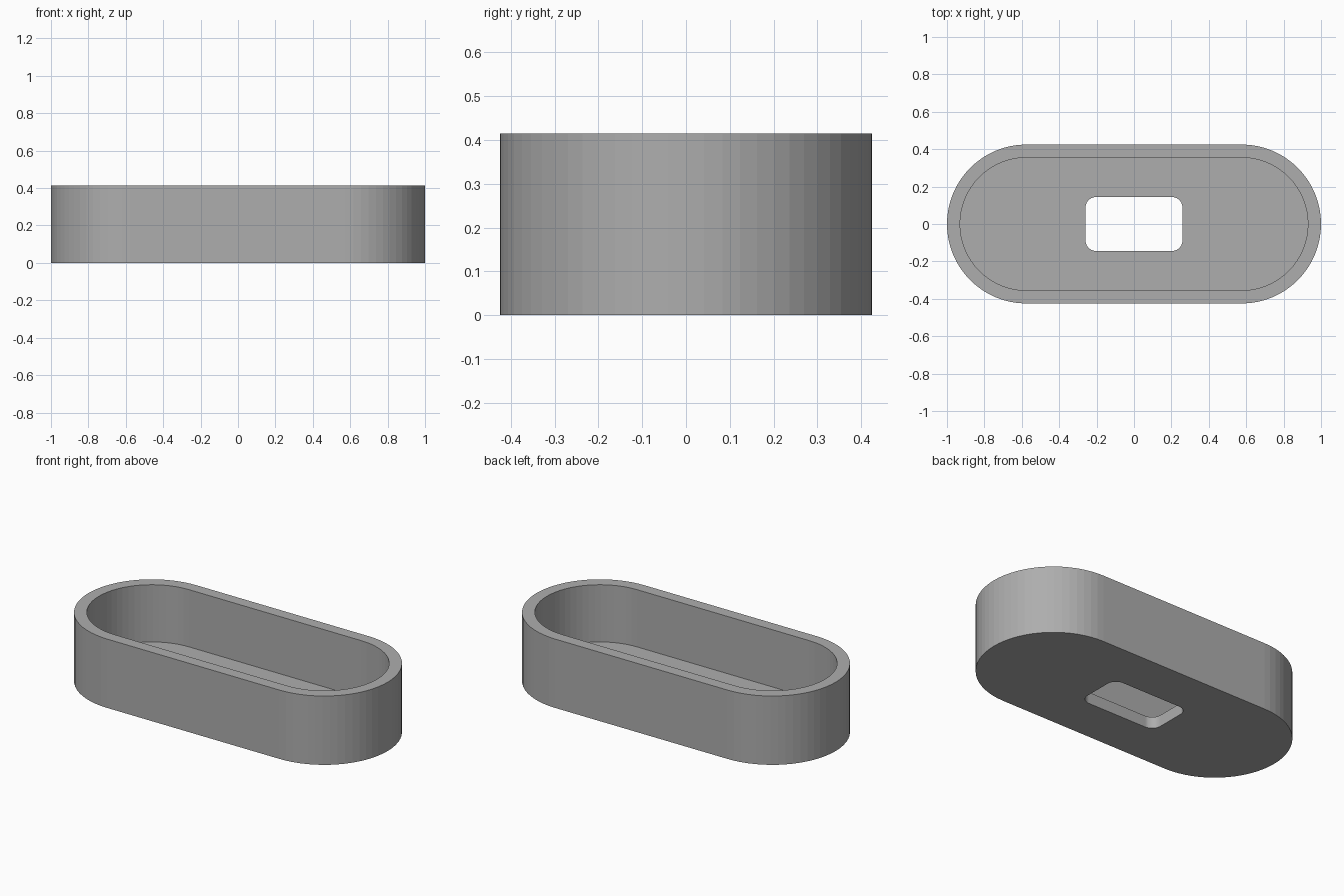
import bpy
import bmesh
import math

HEIGHT, FLOOR, WALL = 0.415, 0.07, 0.07
HALF_LENGTH, HALF_WIDTH = 1.0, 0.425

if "Cube" in bpy.data.objects:
    bpy.data.objects.remove(bpy.data.objects["Cube"], do_unlink=True)

grey = bpy.data.materials.new("plain grey")
grey.use_nodes = True
colour = (0.42, 0.42, 0.42, 1)
grey.diffuse_color = colour
grey.node_tree.nodes["Principled BSDF"].inputs["Base Color"].default_value = colour


def rounded_outline(half_x, half_y, radius, steps):
    """Counter-clockwise rectangle outline with round corners."""
    points = []
    corners = ((1, 1), (-1, 1), (-1, -1), (1, -1))
    for quarter, (sx, sy) in enumerate(corners):
        for i in range(steps + 1):
            a = (quarter + i / steps) * math.pi / 2
            points.append((sx * (half_x - radius) + radius * math.cos(a),
                           sy * (half_y - radius) + radius * math.sin(a)))
    return points


def ring(bm, outline, z):
    return [bm.verts.new((x, y, z)) for x, y in outline]


def bridge(bm, lower, upper):
    count = len(lower)
    for i in range(count):
        j = (i + 1) % count
        bm.faces.new((lower[i], lower[j], upper[j], upper[i]))


# Outlines share a point count, so neighbouring rings bridge directly
STEPS = 16
inner_width = HALF_WIDTH - WALL
outer = rounded_outline(HALF_LENGTH, HALF_WIDTH, HALF_WIDTH, STEPS)
inner = rounded_outline(HALF_LENGTH - WALL, inner_width, inner_width, STEPS)
slot = rounded_outline(0.26, 0.145, 0.06, STEPS)

# Tray: underside, outer wall, rim, inner wall, floor and slot wall in one loop
bm = bmesh.new()
rings = [ring(bm, slot, 0), ring(bm, outer, 0), ring(bm, outer, HEIGHT),
         ring(bm, inner, HEIGHT), ring(bm, inner, FLOOR), ring(bm, slot, FLOOR)]
for k, lower in enumerate(rings):
    bridge(bm, lower, rings[(k + 1) % len(rings)])
bmesh.ops.remove_doubles(bm, verts=bm.verts, dist=0.0001)
bmesh.ops.recalc_face_normals(bm, faces=bm.faces)

mesh = bpy.data.meshes.new("oval_tray")
bm.to_mesh(mesh)
bm.free()
mesh.materials.append(grey)
tray = bpy.data.objects.new("oval_tray", mesh)
bpy.context.collection.objects.link(tray)
